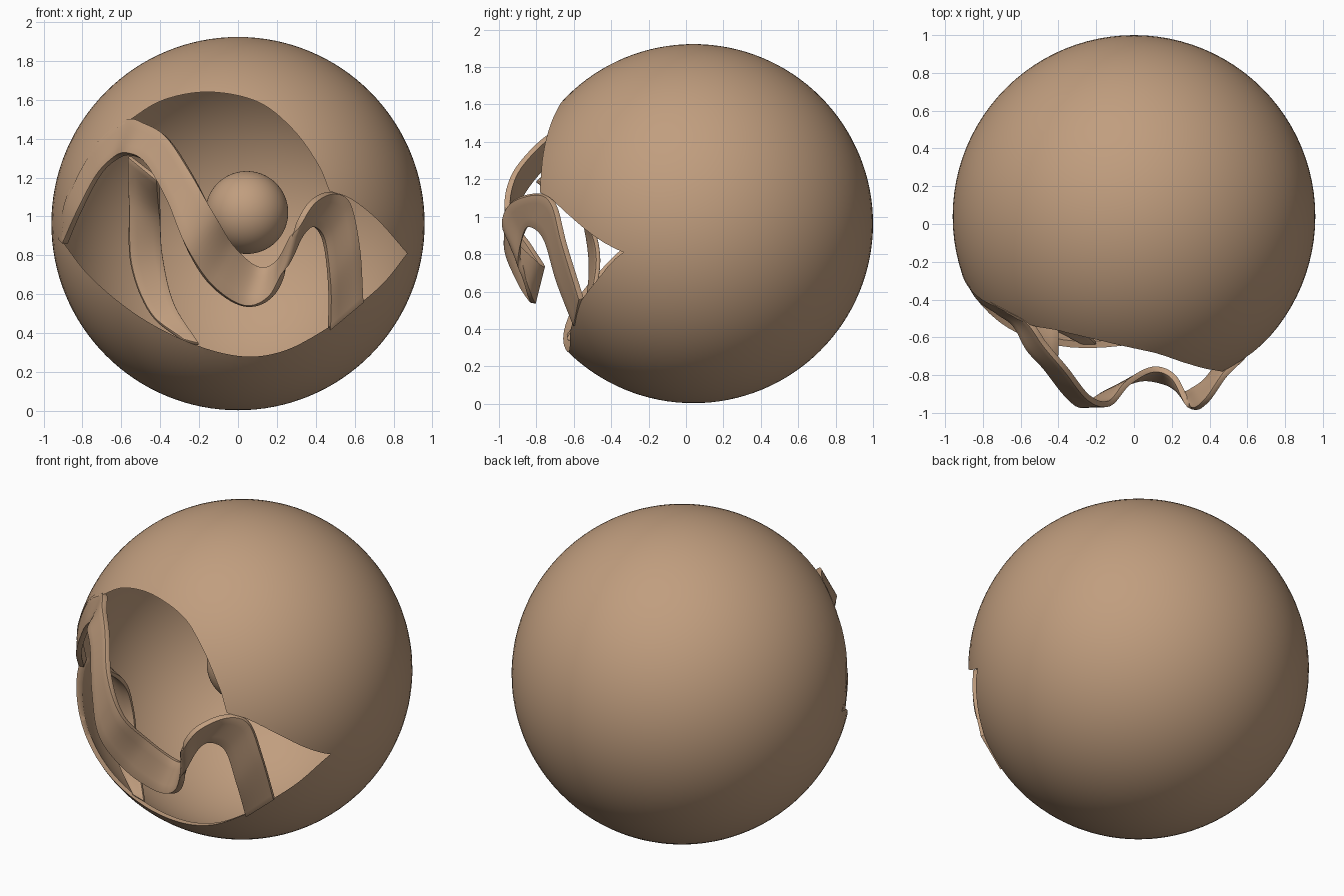
import bpy
import bmesh
import math
from mathutils import Vector

if "Cube" in bpy.data.objects:
    bpy.data.objects.remove(bpy.data.objects["Cube"], do_unlink=True)

CENTRE = Vector((0, 0.04, 0.963))
RADIUS = 0.96
WALL = 0.025

clay = bpy.data.materials.new("warm_tan")
clay.use_nodes = True
tan = (0.53, 0.34, 0.21, 1)
clay.diffuse_color = tan
clay.node_tree.nodes["Principled BSDF"].inputs["Base Color"].default_value = tan


def make_object(name, bm):
    mesh = bpy.data.meshes.new(name)
    bmesh.ops.recalc_face_normals(bm, faces=bm.faces[:])
    bm.to_mesh(mesh)
    bm.free()
    obj = bpy.data.objects.new(name, mesh)
    bpy.context.collection.objects.link(obj)
    obj.data.materials.append(clay)
    return obj


def finish(obj, angle=40):
    """Apply the modifiers, then smooth while keeping sharp edges."""
    bpy.ops.object.select_all(action="DESELECT")
    obj.select_set(True)
    bpy.context.view_layer.objects.active = obj
    for modifier in list(obj.modifiers):
        bpy.ops.object.modifier_apply(modifier=modifier.name)
    bpy.ops.object.shade_smooth_by_angle(angle=math.radians(angle))


def smooth_path(points, steps):
    """Smooth curve passing through every given point."""
    pts = [Vector(p) for p in points]
    pts = [2 * pts[0] - pts[1]] + pts + [2 * pts[-1] - pts[-2]]
    path = []
    for a, b, c, d in zip(pts, pts[1:], pts[2:], pts[3:]):
        for i in range(steps):
            t = i / steps
            path.append(0.5 * (2 * b + (c - a) * t + (2 * a - 5 * b + 4 * c - d) * t * t
                               + (3 * b - a - 3 * c + d) * t ** 3))
    return path + [pts[-2]]


def on_sphere(x, z, inset=0.0):
    """Point on the front of the shell, pushed back by the inset."""
    depth = (RADIUS - 0.012) ** 2 - x * x - (z - CENTRE.z) ** 2
    return (x, CENTRE.y - math.sqrt(max(depth, 0)) + inset, z)


def make_ball(name, centre, radius):
    bm = bmesh.new()
    bmesh.ops.create_uvsphere(bm, u_segments=96, v_segments=64, radius=radius)
    bmesh.ops.translate(bm, verts=bm.verts[:], vec=centre)
    return make_object(name, bm)


def make_ribbon(name, upper, lower, thickness):
    """Loft a strip between two edge curves and give it thickness."""
    bm = bmesh.new()
    across = 4
    rows = []
    for u, v in zip(smooth_path(upper, 8), smooth_path(lower, 8)):
        rows.append([bm.verts.new(u.lerp(v, i / across)) for i in range(across + 1)])
    for a, b in zip(rows, rows[1:]):
        for i in range(across):
            bm.faces.new((a[i], a[i + 1], b[i + 1], b[i]))
    obj = make_object(name, bm)
    solid = obj.modifiers.new("thickness", "SOLIDIFY")
    solid.thickness = thickness
    solid.offset = 0
    bevel = obj.modifiers.new("soft_edges", "BEVEL")
    bevel.width = thickness * 0.25
    bevel.segments = 2
    bevel.limit_method = "ANGLE"
    bevel.angle_limit = math.radians(50)
    finish(obj)
    return obj


# Opening outline, as three curves meeting at the corners (x, z)
crown = [(-0.91, 0.88), (-0.87, 1.1), (-0.73, 1.36), (-0.55, 1.5), (-0.38, 1.6),
         (-0.15, 1.64), (0.1, 1.59), (0.28, 1.45), (0.41, 1.27), (0.47, 1.13)]
brow = [(0.47, 1.13), (0.58, 1.09), (0.72, 0.98), (0.87, 0.81)]
base = [(0.87, 0.81), (0.75, 0.66), (0.6, 0.53), (0.45, 0.42), (0.24, 0.31), (0.03, 0.28),
        (-0.22, 0.34), (-0.5, 0.48), (-0.75, 0.68), (-0.91, 0.88)]
outline = []
for part in (crown, brow, base):
    outline += smooth_path([(x, 0, z) for x, z in part], 8)[:-1]

# Cutter for the opening
bm = bmesh.new()
face = bm.faces.new([bm.verts.new((p.x, -1.3, p.z)) for p in outline])
side = bmesh.ops.extrude_face_region(bm, geom=[face])
moved = [v for v in side["geom"] if isinstance(v, bmesh.types.BMVert)]
bmesh.ops.translate(bm, verts=moved, vec=(0, 1.25, 0))
cutter = make_object("opening_cutter", bm)
cutter.hide_render = True

# Hollow outer shell
shell = make_ball("outer_shell", CENTRE, RADIUS)
solid = shell.modifiers.new("wall", "SOLIDIFY")
solid.thickness = WALL
solid.offset = -1
cut = shell.modifiers.new("opening", "BOOLEAN")
cut.operation = "DIFFERENCE"
cut.solver = "EXACT"
cut.object = cutter
finish(shell)
bpy.data.objects.remove(cutter, do_unlink=True)

# Ball floating inside
finish(make_ball("inner_ball", (0.045, 0, 1.02), 0.213))

# Waving ribbon that peels off the upper left rim and lands on the lower right rim
ribbon_upper = [on_sphere(-0.91, 0.88), on_sphere(-0.87, 1.1), on_sphere(-0.73, 1.36),
                on_sphere(-0.57, 1.49), (-0.47, -0.64, 1.47), (-0.36, -0.77, 1.4),
                (-0.24, -0.92, 1.22), (-0.13, -0.95, 1.02), (-0.03, -0.84, 0.85),
                (0.1, -0.77, 0.74), (0.21, -0.81, 0.77), (0.3, -0.97, 0.94),
                (0.38, -0.94, 1.07), (0.48, -0.8, 1.12), (0.57, -0.71, 1.07),
                (0.62, -0.65, 0.85), (0.64, -0.56, 0.56)]
ribbon_lower = [on_sphere(-0.89, 0.86), on_sphere(-0.82, 1.02, 0.04), on_sphere(-0.72, 1.21, 0.06),
                on_sphere(-0.63, 1.3, 0.05), (-0.56, -0.66, 1.32), (-0.47, -0.76, 1.27),
                (-0.36, -0.9, 1.08), (-0.27, -0.96, 0.85), (-0.14, -0.89, 0.65),
                (0.03, -0.82, 0.54), (0.17, -0.84, 0.59), (0.26, -0.89, 0.77),
                (0.32, -0.87, 0.9), (0.38, -0.83, 0.95), (0.44, -0.75, 0.88),
                (0.47, -0.68, 0.65), (0.47, -0.59, 0.42)]
make_ribbon("wave_ribbon", ribbon_upper, ribbon_lower, 0.03)

# Inner strip from the ribbon crest down to the lower rim
strip_left = [(-0.56, -0.66, 1.31), (-0.56, -0.56, 1.05), (-0.55, -0.51, 0.75),
              (-0.45, -0.54, 0.5), (-0.28, -0.63, 0.36)]
strip_right = [(-0.41, -0.8, 1.19), (-0.4, -0.55, 1.0), (-0.39, -0.47, 0.8),
               (-0.33, -0.51, 0.55), (-0.2, -0.63, 0.34)]
make_ribbon("inner_strip", strip_left, strip_right, 0.025)
